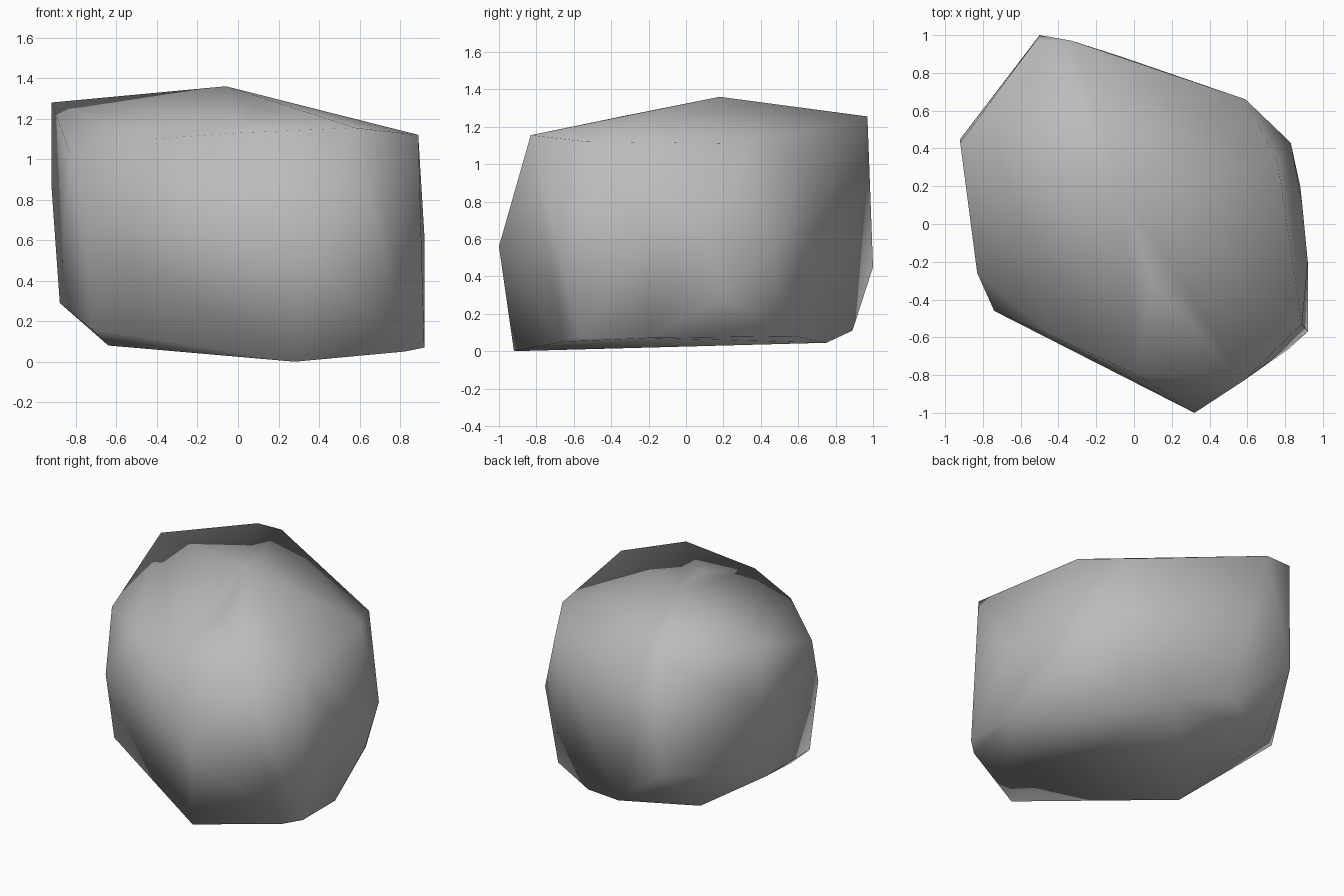
import bpy
import bmesh
from mathutils import Vector

# Remove the default cube only
default_cube = bpy.data.objects.get("Cube")
if default_cube:
    bpy.data.objects.remove(default_cube, do_unlink=True)


def make_material(name, colour):
    """Plain flat colour for both the viewport and the render."""
    material = bpy.data.materials.new(name)
    material.use_nodes = True
    material.diffuse_color = colour
    shader = next(n for n in material.node_tree.nodes if n.type == "BSDF_PRINCIPLED")
    shader.inputs["Base Color"].default_value = colour
    shader.inputs["Roughness"].default_value = 0.9
    return material


def make_boulder(name, corner_groups, material):
    """Wrap the corner points in a convex skin, the way a stone is chipped."""
    bm = bmesh.new()
    for group in corner_groups:
        for corner in group:
            bm.verts.new(Vector(corner))
    hull = bmesh.ops.convex_hull(bm, input=bm.verts[:], use_existing_faces=False)
    unused = hull["geom_interior"] + hull["geom_unused"]
    loose = {v for v in unused if isinstance(v, bmesh.types.BMVert)}
    loose.update(v for v in bm.verts if not v.link_faces)
    bmesh.ops.delete(bm, geom=list(loose), context="VERTS")
    bmesh.ops.recalc_face_normals(bm, faces=bm.faces[:])
    for face in bm.faces:
        face.smooth = True

    mesh = bpy.data.meshes.new(name)
    bm.to_mesh(mesh)
    bm.free()
    mesh.materials.append(material)
    boulder = bpy.data.objects.new(name, mesh)
    bpy.context.collection.objects.link(boulder)
    return boulder


# Crown: the peak and the upper rim, running round the stone
crown = [
    (-.06, .18, 1.36), (.1, -.32, 1.26), (-.92, .43, 1.28),
    (-.52, .97, 1.25), (-.33, .97, 1.255), (.59, .66, 1.03),
    (.76, .33, 1.11), (.89, -.53, 1.12), (.58, -.83, 1.155),
    (0, -.79, 1.13), (-.42, -.6, 1.1), (-.83, -.26, 1.03),
]

# Girdle: the widest corners of the flanks
girdle = [
    (.32, -1, .56), (-.74, -.46, .64), (-.92, .45, .85),
    (-.5, 1, .45), (.83, .43, .52), (.89, .11, .6),
    (.92, -.2, .63), (.88, .2, .29),
]

# Base: the tilted underside
base = [
    (.28, -.92, 0), (.82, -.66, .05), (.92, -.57, .07),
    (.92, -.2, .07), (.62, .58, .08), (.26, .75, .045),
    (-.08, .89, .11), (-.57, .65, .11), (-.88, .36, .29),
    (-.64, -.3, .08), (-.72, -.39, .16),
]

stone_grey = make_material("stone grey", (.5, .5, .5, 1))
make_boulder("boulder", (crown, girdle, base), stone_grey)
